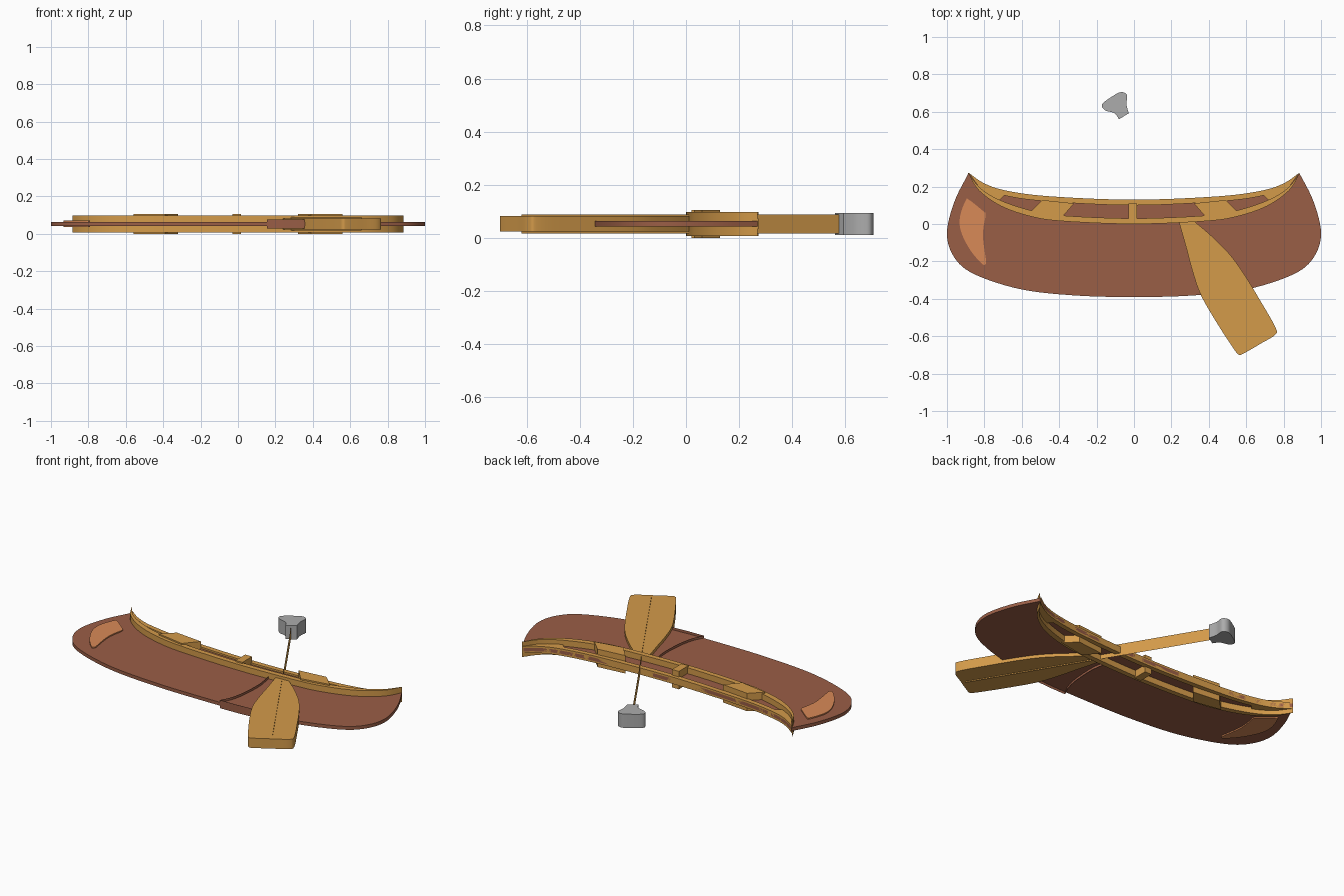
import bpy
import bmesh
from mathutils import Vector

cube = bpy.data.objects.get("Cube")
if cube:
    bpy.data.objects.remove(cube, do_unlink=True)

MID = 0.053  # every part is centred on this height


def material(name, rgb):
    lin = [((c / 255 + 0.055) / 1.055) ** 2.4 for c in rgb] + [1]
    m = bpy.data.materials.new(name)
    m.use_nodes = True
    m.diffuse_color = lin
    m.node_tree.nodes["Principled BSDF"].inputs["Base Color"].default_value = lin
    return m


BROWN = material("hull brown", (154, 94, 70))
TAN = material("wood tan", (212, 155, 74))
COPPER = material("patch copper", (217, 138, 87))
GREY = material("grip grey", (172, 172, 172))


def smooth(points, steps=6, closed=False):
    """Catmull-Rom curve through a few points."""
    p = [Vector(q) for q in points]
    n = len(p)
    out = []
    for i in range(n if closed else n - 1):
        if closed:
            a, b, c, d = (p[(i + k) % n] for k in (-1, 0, 1, 2))
        else:
            a, b, c, d = p[max(i - 1, 0)], p[i], p[i + 1], p[min(i + 2, n - 1)]
        for s in range(steps):
            t = s / steps
            out.append(0.5 * (2 * b + (c - a) * t + (2 * a - 5 * b + 4 * c - d) * t * t
                              + (3 * b - a - 3 * c + d) * t ** 3))
    return out if closed else out + [p[-1]]


def finish(name, bm, mat):
    me = bpy.data.meshes.new(name)
    bm.to_mesh(me)
    bm.free()
    me.materials.append(mat)
    ob = bpy.data.objects.new(name, me)
    bpy.context.collection.objects.link(ob)
    bpy.ops.object.select_all(action="DESELECT")
    ob.select_set(True)
    bpy.context.view_layer.objects.active = ob
    bpy.ops.object.shade_smooth_by_angle(angle=0.5)


def slab(name, outline, half, mat):
    """Flat outline extruded evenly above and below the middle height."""
    bm = bmesh.new()
    face = bm.faces.new([bm.verts.new((x, y, MID - half)) for x, y in outline])
    new = bmesh.ops.extrude_face_region(bm, geom=[face])["geom"]
    top = [v for v in new if isinstance(v, bmesh.types.BMVert)]
    bmesh.ops.translate(bm, verts=top, vec=(0, 0, 2 * half))
    bmesh.ops.remove_doubles(bm, verts=bm.verts[:], dist=0.0002)
    bmesh.ops.recalc_face_normals(bm, faces=bm.faces[:])
    finish(name, bm, mat)


def ribbon(name, path, half, mat):
    """Upright strip without thickness along a path."""
    bm = bmesh.new()
    rows = [[bm.verts.new((x, y, MID + s * half)) for x, y in path] for s in (-1, 1)]
    for i in range(len(path) - 1):
        bm.faces.new((rows[0][i], rows[0][i + 1], rows[1][i + 1], rows[1][i]))
    finish(name, bm, mat)


def mirrored(points):
    return [(-x, y) for x, y in points]


def arc(points):
    """Symmetric curve from the left tip to the right tip, given its left half."""
    return smooth(points + mirrored(points[-2::-1]))


# Sheer curves shared by the hull, rails and end decks
rear_outer = arc([(-0.885, 0.275), (-0.8, 0.217), (-0.68, 0.178), (-0.45, 0.148), (0, 0.13)])
rear_inner = arc([(-0.885, 0.272), (-0.8, 0.2), (-0.68, 0.15), (-0.45, 0.12), (0, 0.1)])
front_inner = arc([(-0.885, 0.272), (-0.82, 0.19), (-0.71, 0.125), (-0.54, 0.07), (-0.38, 0.045), (0, 0.03)])
front_outer = arc([(-0.885, 0.27), (-0.83, 0.18), (-0.71, 0.095), (-0.55, 0.04), (-0.38, 0.015), (0, 0)])

# Hull: sheer on top, rounded belly below
belly = arc([(-0.885, 0.27), (-0.96, 0.12), (-1, -0.05), (-0.96, -0.18), (-0.85, -0.27),
             (-0.6, -0.35), (-0.3, -0.383), (0, -0.39)])
slab("hull", rear_outer[:-1] + belly[:0:-1], 0.01, BROWN)

# Rails
slab("rear_rail", rear_outer[:-1] + rear_inner[::-1], 0.02, TAN)
slab("front_rail", front_inner[:-1] + front_outer[::-1], 0.045, TAN)

# End decks, seats
deck = [(-0.88, 0.268), (-0.8, 0.205), (-0.69, 0.155), (-0.72, 0.125), (-0.82, 0.185)]
seat = [(-0.56, 0.06), (-0.49, 0.128), (-0.32, 0.11), (-0.39, 0.03)]
for side, flip in (("right", list), ("left", mirrored)):
    slab(side + "_deck", flip(deck), 0.0195, TAN)
    slab(side + "_seat", flip(seat), 0.053, TAN)
slab("thwart", [(-0.03, 0.02), (0.015, 0.02), (0.015, 0.11), (-0.03, 0.11)], 0.053, TAN)

# Copper patch at the right end of the hull
patch = smooth([(-0.79, -0.21), (-0.81, -0.215), (-0.875, -0.14), (-0.925, -0.04), (-0.93, 0.04),
                (-0.9, 0.125), (-0.88, 0.128), (-0.795, 0.06)])
patch += smooth([(-0.793, 0.045), (-0.808, -0.06), (-0.79, -0.2)])
slab("hull_patch", patch, 0.017, COPPER)

# Raised seam running down the hull and along its lower edge
seam = smooth([(0.195, 0.01), (0.212, -0.1), (0.205, -0.24), (0.185, -0.33), (0.155, -0.39)])
ribbon("hull_seam", seam + [Vector((0.26, -0.388)), Vector((0.355, -0.382))], 0.024, BROWN)

# Paddle
blade = smooth([(0.325, 0.012), (0.41, -0.06), (0.51, -0.16), (0.59, -0.27), (0.675, -0.41),
                (0.755, -0.55), (0.755, -0.592), (0.68, -0.638), (0.585, -0.693),
                (0.56, -0.698), (0.535, -0.67), (0.45, -0.54), (0.36, -0.385),
                (0.315, -0.26), (0.28, -0.13), (0.24, 0.012)])
slab("paddle_blade", blade, 0.029, TAN)
ribbon("paddle_shaft", [(-0.055, 0.575), (0.66, -0.62)], 0.036, TAN)
grip = smooth([(-0.08, 0.56), (-0.105, 0.593), (-0.155, 0.608), (-0.17, 0.64), (-0.115, 0.683),
               (-0.07, 0.705), (-0.038, 0.69), (-0.04, 0.64), (-0.028, 0.592)])
slab("paddle_grip", grip, 0.041, GREY)
